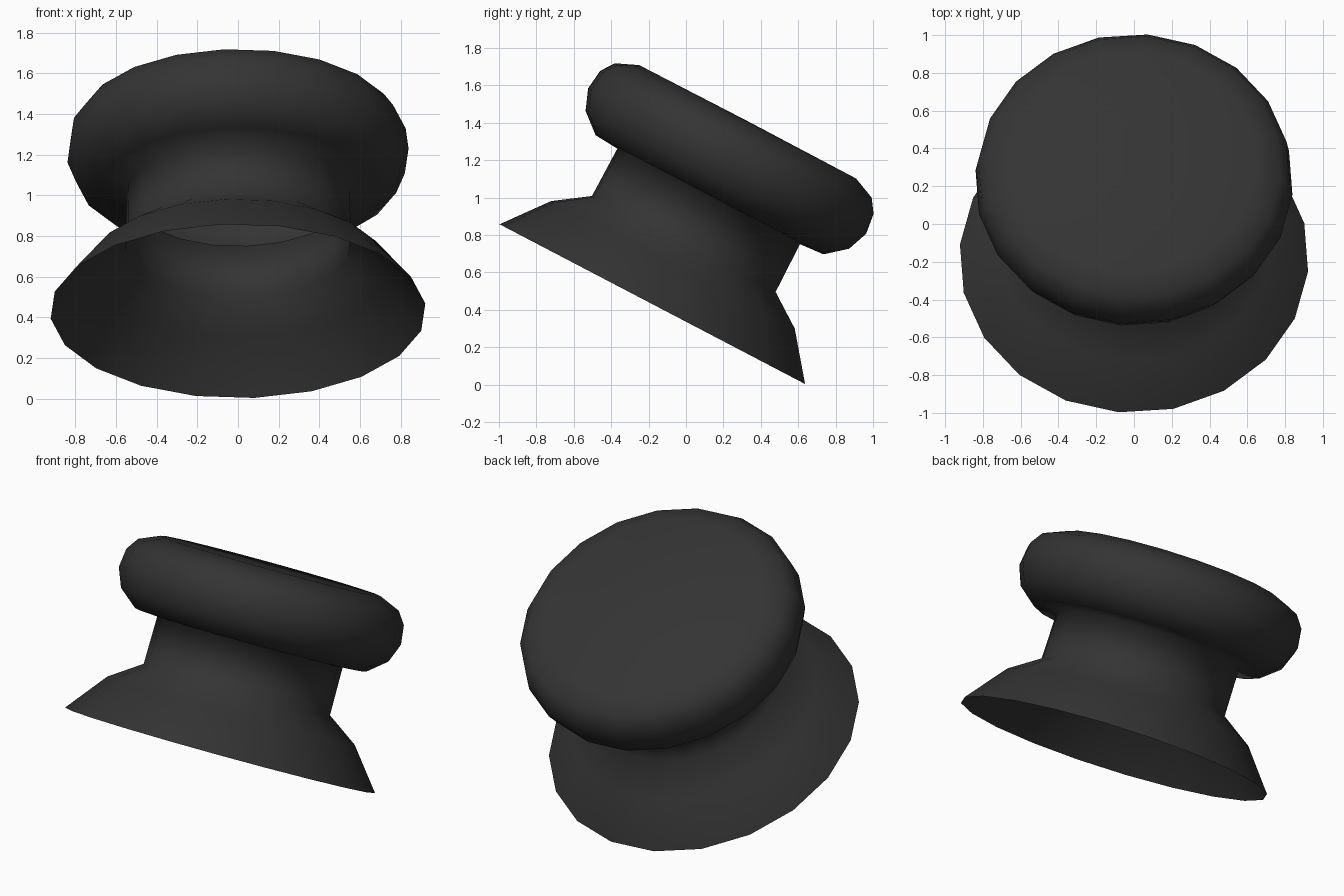
import bpy, bmesh, math
from mathutils import Matrix, Vector

if "Cube" in bpy.data.objects:
    bpy.data.objects.remove(bpy.data.objects["Cube"])

SIDES = 20
TILT = math.radians(27.6)
CENTRE = Vector((0, -0.18, 0.43))

rubber = bpy.data.materials.new("dark_rubber")
rubber.diffuse_color = (0.034, 0.034, 0.034, 1)
rubber.use_nodes = True
rubber.node_tree.nodes["Principled BSDF"].inputs["Base Color"].default_value = rubber.diffuse_color

# Profile (radius, height along the axis): flared open skirt, neck, rounded head
profile = [(0.925, 0), (0.738, 0.237), (0.556, 0.363), (0.553, 0.65),
           (0.69, 0.66), (0.798, 0.75), (0.842, 0.863), (0.828, 0.976),
           (0.778, 1.048), (0.657, 1.10)]

bm = bmesh.new()
rings = []
for r, h in profile:
    ring = []
    for i in range(SIDES):
        a = math.radians(-5) + math.tau * i / SIDES
        ring.append(bm.verts.new((r * math.cos(a), r * math.sin(a), h)))
    rings.append(ring)
for lo, hi in zip(rings, rings[1:]):
    for i in range(SIDES):
        j = (i + 1) % SIDES
        bm.faces.new((lo[i], lo[j], hi[j], hi[i]))
# Flat top of the head
tip = bm.verts.new((0, 0, 1.103))
for i in range(SIDES):
    bm.faces.new((rings[-1][i], rings[-1][(i + 1) % SIDES], tip))
for f in bm.faces:
    f.smooth = True

# Lean the whole part backwards
bm.transform(Matrix.Translation(CENTRE) @ Matrix.Rotation(-TILT, 4, 'X'))
mesh = bpy.data.meshes.new("suction_knob")
bm.to_mesh(mesh)
bm.free()
mesh.materials.append(rubber)
obj = bpy.data.objects.new("suction_knob", mesh)
bpy.context.collection.objects.link(obj)
